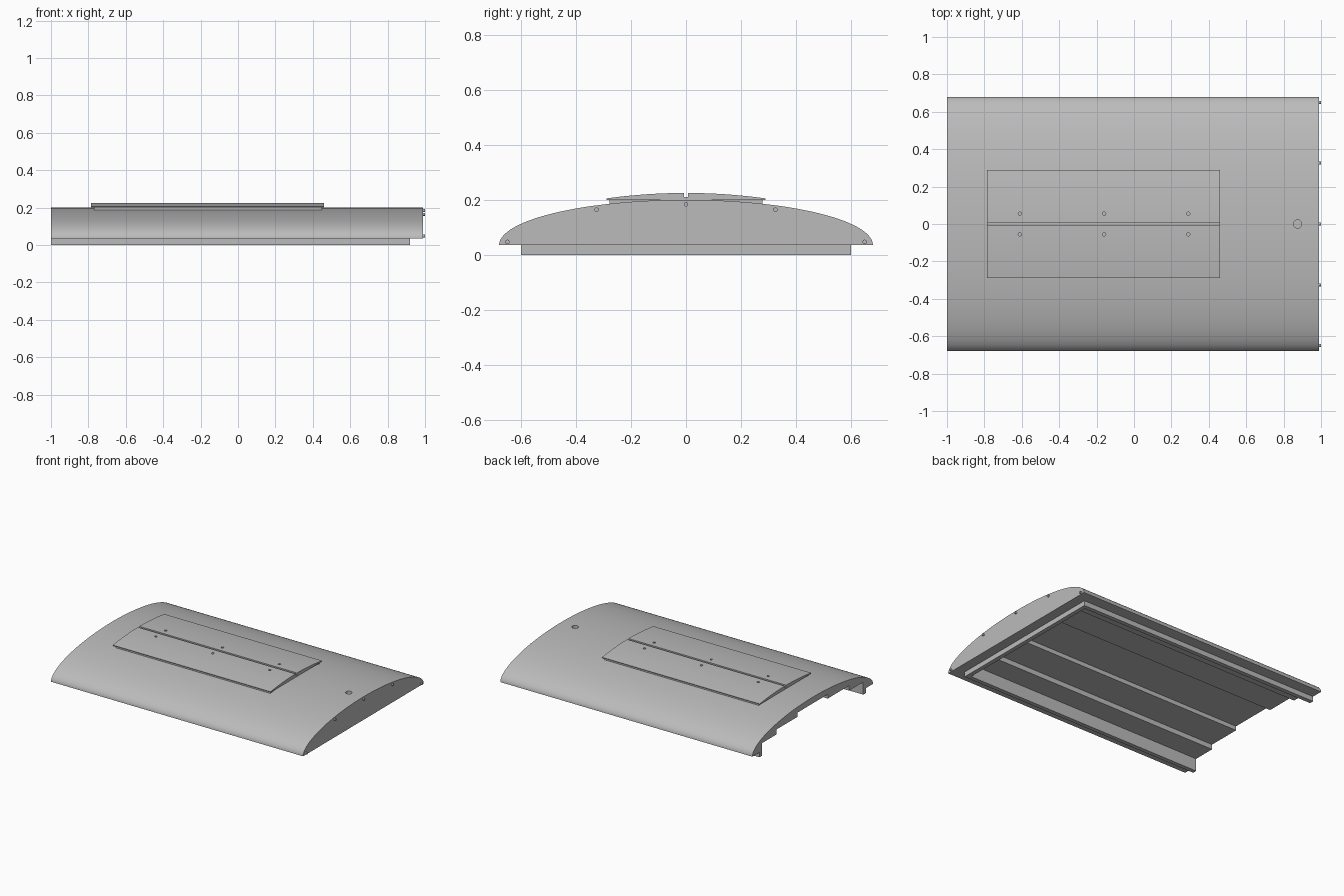
import bpy, bmesh, math

if "Cube" in bpy.data.objects:
    bpy.data.objects.remove(bpy.data.objects["Cube"], do_unlink=True)

grey = bpy.data.materials.new("roof_grey")
grey.use_nodes = True
colour = (0.5, 0.5, 0.5, 1)
grey.diffuse_color = colour
grey.node_tree.nodes["Principled BSDF"].inputs["Base Color"].default_value = colour


def extrude(name, profile, x0, x1):
    """Extrude a closed (y, z) profile along x."""
    bm = bmesh.new()
    face = bm.faces.new([bm.verts.new((x0, y, z)) for y, z in profile])
    top = bmesh.ops.extrude_face_region(bm, geom=[face])["geom"]
    verts = [v for v in top if isinstance(v, bmesh.types.BMVert)]
    bmesh.ops.translate(bm, verts=verts, vec=(x1 - x0, 0, 0))
    bmesh.ops.recalc_face_normals(bm, faces=bm.faces)
    mesh = bpy.data.meshes.new(name)
    bm.to_mesh(mesh)
    bm.free()
    ob = bpy.data.objects.new(name, mesh)
    bpy.context.collection.objects.link(ob)
    mesh.materials.append(grey)
    return ob


def box(name, x0, x1, half, z0, z1):
    return extrude(name, [(-half, z0), (half, z0), (half, z1), (-half, z1)], x0, x1)


def cylinder(name, radius, depth, location, along_x=False):
    bpy.ops.mesh.primitive_cylinder_add(
        vertices=24, radius=radius, depth=depth, location=location,
        rotation=(0, math.pi / 2 if along_x else 0, 0))
    ob = bpy.context.object
    ob.name = name
    ob.data.materials.append(grey)
    return ob


def boolean(ob, tool, operation):
    """Apply a boolean and discard its tool."""
    tool.hide_render = True
    mod = ob.modifiers.new("boolean", "BOOLEAN")
    mod.operation, mod.object, mod.solver = operation, tool, "EXACT"
    bpy.context.view_layer.objects.active = ob
    bpy.ops.object.modifier_apply(modifier=mod.name)
    bpy.data.objects.remove(tool, do_unlink=True)


def smooth(ob):
    bpy.ops.object.select_all(action="DESELECT")
    ob.select_set(True)
    bpy.context.view_layer.objects.active = ob
    bpy.ops.object.shade_smooth_by_angle(angle=math.radians(30))


# Arched roof body with the locating lip underneath
steps = 72
arch = [(0.68 * math.cos(math.pi * i / steps), 0.035 + 0.165 * math.sin(math.pi * i / steps))
        for i in range(steps + 1)]
roof = extrude("roof", arch, -1, 0.99)
boolean(roof, box("lip", -1, 0.92, 0.6, 0, 0.06), "UNION")

# Stepped hollow, open at one end
side = [(0.57, -0.1), (0.57, 0.09), (0.41, 0.09), (0.41, 0.125), (0.17, 0.125), (0.17, 0.155)]
hollow = side + [(-y, z) for y, z in reversed(side)]
boolean(roof, extrude("hollow", hollow, -1.1, 0.89), "DIFFERENCE")

# Round socket in the roof top
boolean(roof, cylinder("socket", 0.022, 0.06, (0.875, 0, 0.2)), "DIFFERENCE")
smooth(roof)

# Hatch base and curved twin-leaf cover with a centre slot
hatch_base = box("hatch_base", -0.77, 0.45, 0.278, 0.17, 0.201)
half = [(0.008, 0.211)]
for i in range(17):
    y = 0.008 + 0.282 * i / 16
    half.append((y, 0.225 - 0.02 * (y / 0.29) ** 2))
half.append((0.29, 0.2))
cover = extrude("hatch_cover", half + [(-y, z) for y, z in reversed(half)], -0.785, 0.46)

# Small fixing holes beside the slot
for x in (-0.61, -0.16, 0.29):
    for y in (-0.055, 0.055):
        boolean(cover, cylinder("hole", 0.009, 0.03, (x, y, 0.226)), "DIFFERENCE")
smooth(cover)

# Pins on the closed end
for i, (y, z) in enumerate([(-0.65, 0.047), (-0.325, 0.164), (0, 0.184), (0.325, 0.164), (0.65, 0.047)]):
    smooth(cylinder(f"end_pin_{i + 1}", 0.008, 0.03, (0.985, y, z), along_x=True))
